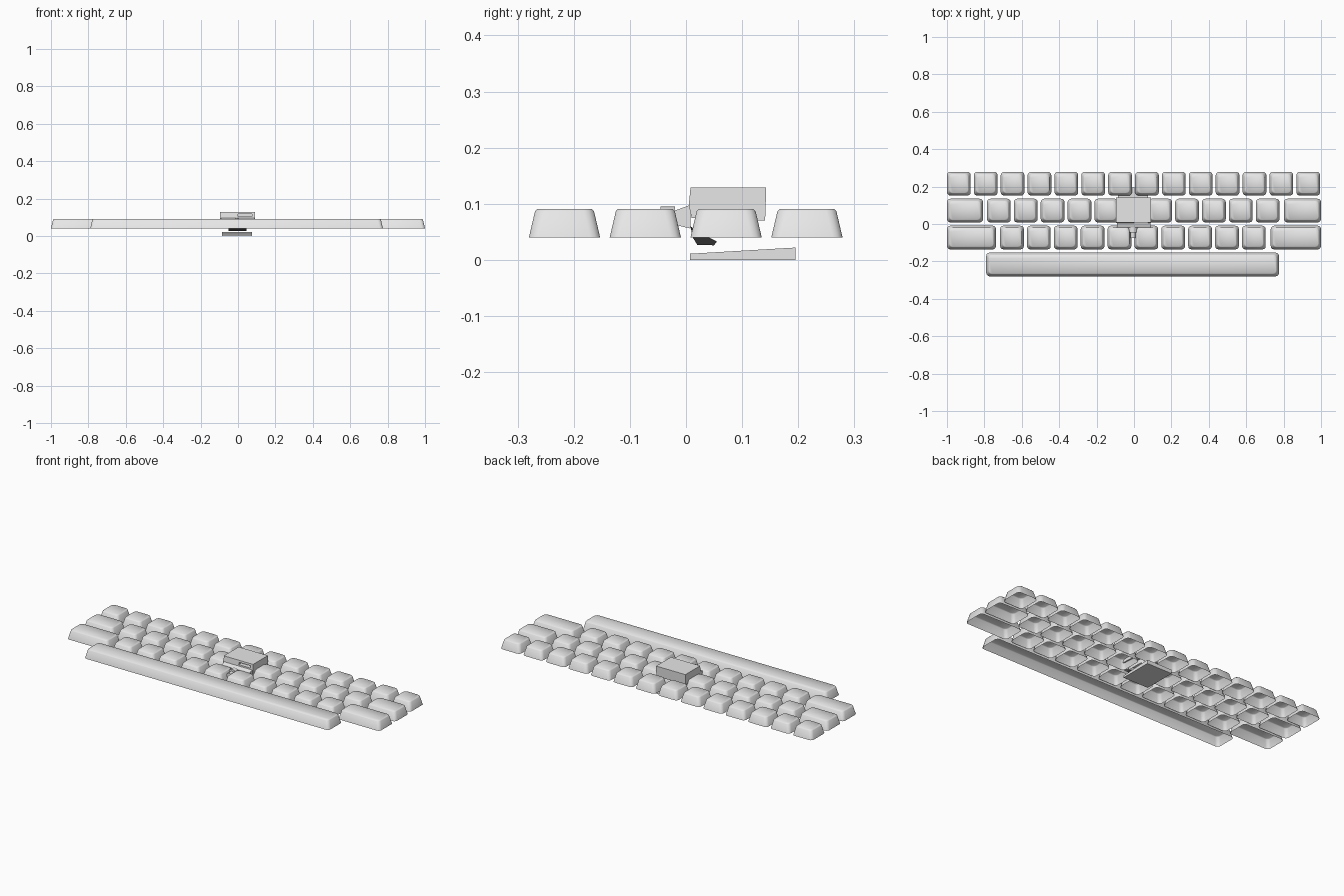
import bpy, bmesh, math

if "Cube" in bpy.data.objects:
    bpy.data.objects.remove(bpy.data.objects["Cube"])


def material(name, value):
    m = bpy.data.materials.new(name)
    m.diffuse_color = (value, value, value, 1)
    m.use_nodes = True
    m.node_tree.nodes["Principled BSDF"].inputs["Base Color"].default_value = m.diffuse_color
    return m


LIGHT = material("light_grey", 0.8)
DARK = material("near_black", 0.03)


def finish(name, bm, mat, smooth=None):
    bmesh.ops.recalc_face_normals(bm, faces=bm.faces[:])
    me = bpy.data.meshes.new(name)
    bm.to_mesh(me)
    bm.free()
    ob = bpy.data.objects.new(name, me)
    bpy.context.collection.objects.link(ob)
    me.materials.append(mat)
    if smooth is not None:
        bpy.ops.object.select_all(action='DESELECT')
        ob.select_set(True)
        bpy.context.view_layer.objects.active = ob
        bpy.ops.object.shade_smooth_by_angle(angle=math.radians(smooth))
    return ob


def rounded_loop(x0, x1, y0, y1, r, n=3):
    corners = [(x1 - r, y1 - r), (x0 + r, y1 - r), (x0 + r, y0 + r), (x1 - r, y0 + r)]
    pts = []
    for q, (cx, cy) in enumerate(corners):
        for i in range(n + 1):
            a = math.pi / 2 * (q + i / n)
            pts.append((cx + r * math.cos(a), cy + r * math.sin(a)))
    return pts


def keycap(name, x0, x1, y0, y1):
    """Tapered shell with rounded corners and an open underside."""
    bm = bmesh.new()
    rings = []
    for inset, z in ((0, 0.04), (0.011, 0.087), (0.015, 0.091)):
        pts = rounded_loop(x0 + inset, x1 - inset, y0 + inset, y1 - inset, 0.018)
        rings.append([bm.verts.new((x, y, z)) for x, y in pts])
    for a, b in zip(rings, rings[1:]):
        for i in range(len(a)):
            j = (i + 1) % len(a)
            bm.faces.new((a[i], a[j], b[j], b[i]))
    bm.faces.new(rings[-1])
    finish(name, bm, LIGHT, 80)


def extrude_yz(name, profile, x0, x1, mat):
    """Side profile in (y, z) swept across x."""
    bm = bmesh.new()
    a = [bm.verts.new((x0, y, z)) for y, z in profile]
    b = [bm.verts.new((x1, y, z)) for y, z in profile]
    bm.faces.new(a)
    bm.faces.new(b[::-1])
    for i in range(len(a)):
        j = (i + 1) % len(a)
        bm.faces.new((a[i], b[i], b[j], a[j]))
    return finish(name, bm, mat)


# Key rows: front y, first standard key x, number of standard keys, outer key edges
PITCH, SIZE = 0.1437, 0.127
rows = [("top", 0.152, -1.0, 14, None),
        ("middle", 0.008, -0.786, 11, (-0.807, 0.802)),
        ("lower", -0.136, -0.716, 10, (-0.738, 0.731))]
for row, y, x, count, wide in rows:
    for i in range(count):
        keycap(f"{row}_row_key_{i + 1}", x + i * PITCH, x + i * PITCH + SIZE, y, y + SIZE)
    if wide:
        keycap(f"{row}_row_wide_key_left", -1, wide[0], y, y + SIZE)
        keycap(f"{row}_row_wide_key_right", wide[1], 1, y, y + SIZE)
keycap("space_bar", -0.79, 0.775, -0.28, -0.153)

# Central housing with a sloped back corner and a slot in its front
housing = extrude_yz("housing", [(0.005, 0.097), (0.008, 0.129), (0.143, 0.129),
                                 (0.141, 0.07), (0.01, 0.075)], -0.096, 0.091, LIGHT)
bm = bmesh.new()
bmesh.ops.create_cube(bm, size=1)
for v in bm.verts:
    v.co = (0.038 + v.co.x * 0.075, v.co.y * 0.06, 0.111 + v.co.z * 0.013)
cutter = finish("slot_cutter", bm, LIGHT)
cutter.hide_render = True
cutter.hide_set(True)
cut = housing.modifiers.new("slot", 'BOOLEAN')
cut.object = cutter
cut.solver = 'EXACT'

# Sloped lip in front of the housing
extrude_yz("front_lip", [(0.008, 0.098), (-0.02, 0.088), (-0.018, 0.062), (0.008, 0.056)],
           -0.092, 0.087, LIGHT)

# Stem with a wider collar reaching forward
for name, radius, y0, y1 in (("stem", 0.014, -0.075, -0.015), ("stem_collar", 0.025, -0.045, -0.02)):
    bm = bmesh.new()
    bmesh.ops.create_cone(bm, cap_ends=True, segments=16, radius1=radius, radius2=radius, depth=y1 - y0)
    for v in bm.verts:
        v.co = (-0.006 + v.co.x, (y0 + y1) / 2 + v.co.z, 0.07 + v.co.y)
    finish(name, bm, LIGHT, 40)

# Dark foot under the housing
extrude_yz("dark_foot", [(0.008, 0.06), (0.012, 0.04), (0.02, 0.027), (0.05, 0.026),
                         (0.055, 0.033), (0.03, 0.045)], -0.05, 0.045, DARK)

# Thin wedge plate on the ground
extrude_yz("base_plate", [(0.007, 0), (0.195, 0), (0.195, 0.022), (0.007, 0.011)],
           -0.085, 0.075, LIGHT)
